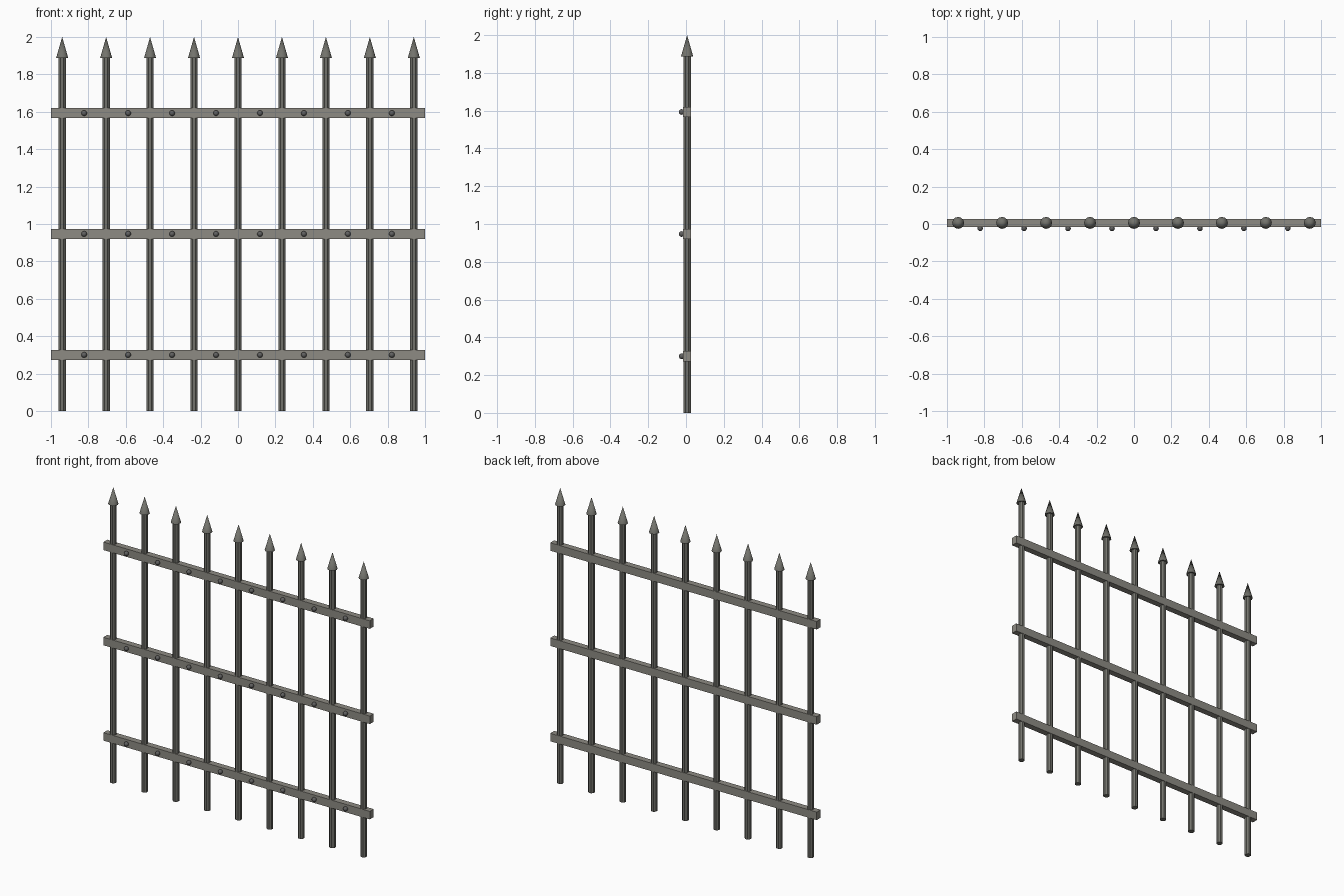
import bpy
import math

cube = bpy.data.objects.get("Cube")
if cube:
    bpy.data.objects.remove(cube, do_unlink=True)


def material(name, rgb):
    mat = bpy.data.materials.new(name)
    mat.use_nodes = True
    mat.diffuse_color = (*rgb, 1)
    mat.node_tree.nodes["Principled BSDF"].inputs["Base Color"].default_value = (*rgb, 1)
    return mat


RAIL = material("grey rail iron", (0.27, 0.26, 0.23))
BAR = material("dark bar iron", (0.17, 0.17, 0.15))
DARK = material("dark rivet iron", (0.12, 0.12, 0.12))

CENTRE_Y = 0.006
SPACING = 0.235
RAIL_HEIGHTS = (0.3, 0.947, 1.593)


def finish(name, mat, smooth_angle=None):
    obj = bpy.context.object
    obj.name = name
    obj.data.materials.append(mat)
    if smooth_angle:
        bpy.ops.object.shade_smooth_by_angle(angle=math.radians(smooth_angle))
    return obj


# Upright bars with pointed spear tips
for i in range(9):
    x = (i - 4) * SPACING
    bpy.ops.mesh.primitive_cylinder_add(
        vertices=8, radius=0.021, depth=1.89, location=(x, CENTRE_Y, 0.945),
        rotation=(0, 0, math.pi / 8))
    finish(f"upright_bar_{i + 1}", BAR)
    bpy.ops.mesh.primitive_cone_add(
        vertices=12, radius1=0.032, radius2=0, depth=0.112,
        location=(x, CENTRE_Y, 1.944))
    finish(f"spear_tip_{i + 1}", BAR, 40)

# Horizontal rails, with a rivet midway between each pair of bars
for r, z in enumerate(RAIL_HEIGHTS):
    bpy.ops.mesh.primitive_cube_add(size=1, location=(0, CENTRE_Y, z))
    bpy.context.object.scale = (2, 0.042, 0.054)
    bpy.ops.object.transform_apply(location=False, rotation=False, scale=True)
    finish(f"rail_{r + 1}", RAIL)
    for i in range(8):
        bpy.ops.mesh.primitive_uv_sphere_add(
            segments=12, ring_count=8, radius=0.015,
            location=((i - 3.5) * SPACING, -0.023, z))
        finish(f"rivet_{r + 1}_{i + 1}", DARK, 60)
